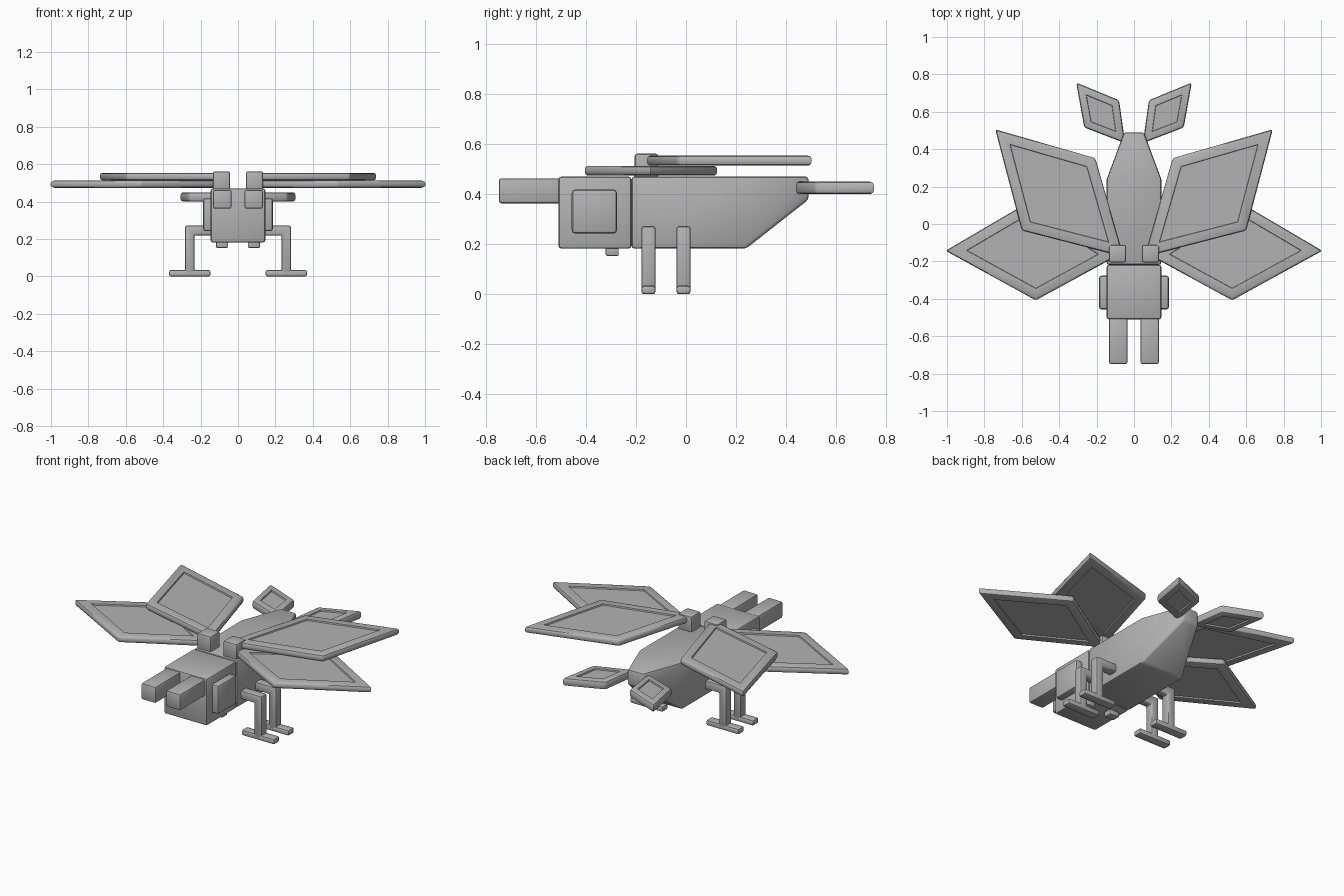
import bpy, bmesh
from mathutils import Vector

if "Cube" in bpy.data.objects:
    bpy.data.objects.remove(bpy.data.objects["Cube"])

grey = bpy.data.materials.new("matte grey")
grey.diffuse_color = (0.45, 0.45, 0.45, 1)
grey.use_nodes = True
grey.node_tree.nodes["Principled BSDF"].inputs["Base Color"].default_value = grey.diffuse_color


def loft(name, rings, bevel=0.012, panel=0.0):
    """Join rings of points into a closed, bevelled solid; optional recessed panels top and bottom."""
    bm = bmesh.new()
    loops = [[bm.verts.new(p) for p in ring] for ring in rings]
    n = len(loops[0])
    bm.faces.new(loops[0])
    bm.faces.new(loops[-1])
    for a, b in zip(loops, loops[1:]):
        for i in range(n):
            j = (i + 1) % n
            bm.faces.new((a[i], a[j], b[j], b[i]))
    bmesh.ops.recalc_face_normals(bm, faces=bm.faces[:])
    # bevel only the real corners
    bm.normal_update()
    sharp = [e for e in bm.edges if e.calc_face_angle(0) > 0.6]
    bmesh.ops.bevel(bm, geom=sharp, offset=bevel, segments=2, profile=0.5,
                    affect='EDGES', clamp_overlap=True)
    if panel:
        bm.normal_update()
        flat = sorted(bm.faces, key=lambda f: -f.calc_area())[:2]
        bmesh.ops.inset_region(bm, faces=flat, thickness=panel - bevel, use_even_offset=True)
        bmesh.ops.inset_region(bm, faces=flat, thickness=0.002, depth=-0.008, use_even_offset=True)
    bmesh.ops.recalc_face_normals(bm, faces=bm.faces[:])
    me = bpy.data.meshes.new(name)
    bm.to_mesh(me)
    bm.free()
    me.materials.append(grey)
    ob = bpy.data.objects.new(name, me)
    bpy.context.collection.objects.link(ob)
    bpy.context.view_layer.objects.active = ob
    bpy.ops.object.select_all(action='DESELECT')
    ob.select_set(True)
    bpy.ops.object.shade_smooth_by_angle(angle=0.7)
    return ob


def rect_y(x0, x1, y, z0, z1):
    return [(x0, y, z0), (x1, y, z0), (x1, y, z1), (x0, y, z1)]


def box(name, x, y, z, bevel=0.012):
    return loft(name, [rect_y(*x, y[0], *z), rect_y(*x, y[1], *z)], bevel)


def plate(name, outline, z, s, panel):
    return loft(name, [[(s * x, y, h) for x, y in outline] for h in z], 0.013, panel)


# head and tapering body
box("head", (-0.146, 0.146), (-0.51, -0.218), (0.182, 0.47))
loft("body", [rect_y(-0.146, 0.146, -0.218, 0.182, 0.47),
              rect_y(-0.146, 0.146, 0.24, 0.182, 0.47),
              rect_y(-0.053, 0.053, 0.49, 0.378, 0.47)])

leg_profile = [(0.13, 0.272), (0.283, 0.272), (0.283, 0.01),
               (0.233, 0.01), (0.233, 0.22), (0.13, 0.22)]

for s, side in ((-1, "left"), (1, "right")):
    def span(a, b):
        return tuple(sorted((s * a, s * b)))

    # face parts
    box(side + "_eye", span(0.12, 0.187), (-0.457, -0.276), (0.242, 0.418), 0.014)
    box(side + "_feeler", span(0.035, 0.133), (-0.748, -0.49), (0.363, 0.463), 0.01)
    box(side + "_mouth_peg", span(0.053, 0.118), (-0.321, -0.269), (0.153, 0.2), 0.006)

    # wings with their hinge block
    box(side + "_wing_hinge", span(0.042, 0.134), (-0.205, -0.112), (0.46, 0.562), 0.01)
    plate(side + "_upper_wing", [(0.055, -0.175), (0.6, -0.035), (0.742, 0.506), (0.207, 0.352)],
          (0.514, 0.554), s, 0.055)
    plate(side + "_lower_wing", [(0.08, -0.165), (0.525, -0.408), (1.007, -0.143), (0.545, 0.128)],
          (0.474, 0.513), s, 0.055)

    # tail fins
    plate(side + "_tail_fin", [(0.047, 0.432), (0.266, 0.516), (0.309, 0.756), (0.08, 0.662)],
          (0.4, 0.45), s, 0.04)

    # legs: bent bar and foot
    for row, y in (("front", -0.15), ("back", -0.01)):
        loft(f"{side}_{row}_leg",
             [[(s * x, y + d, z) for x, z in leg_profile] for d in (-0.028, 0.028)], 0.01)
        box(f"{side}_{row}_foot", span(0.147, 0.369), (y - 0.028, y + 0.028), (0, 0.034), 0.01)
